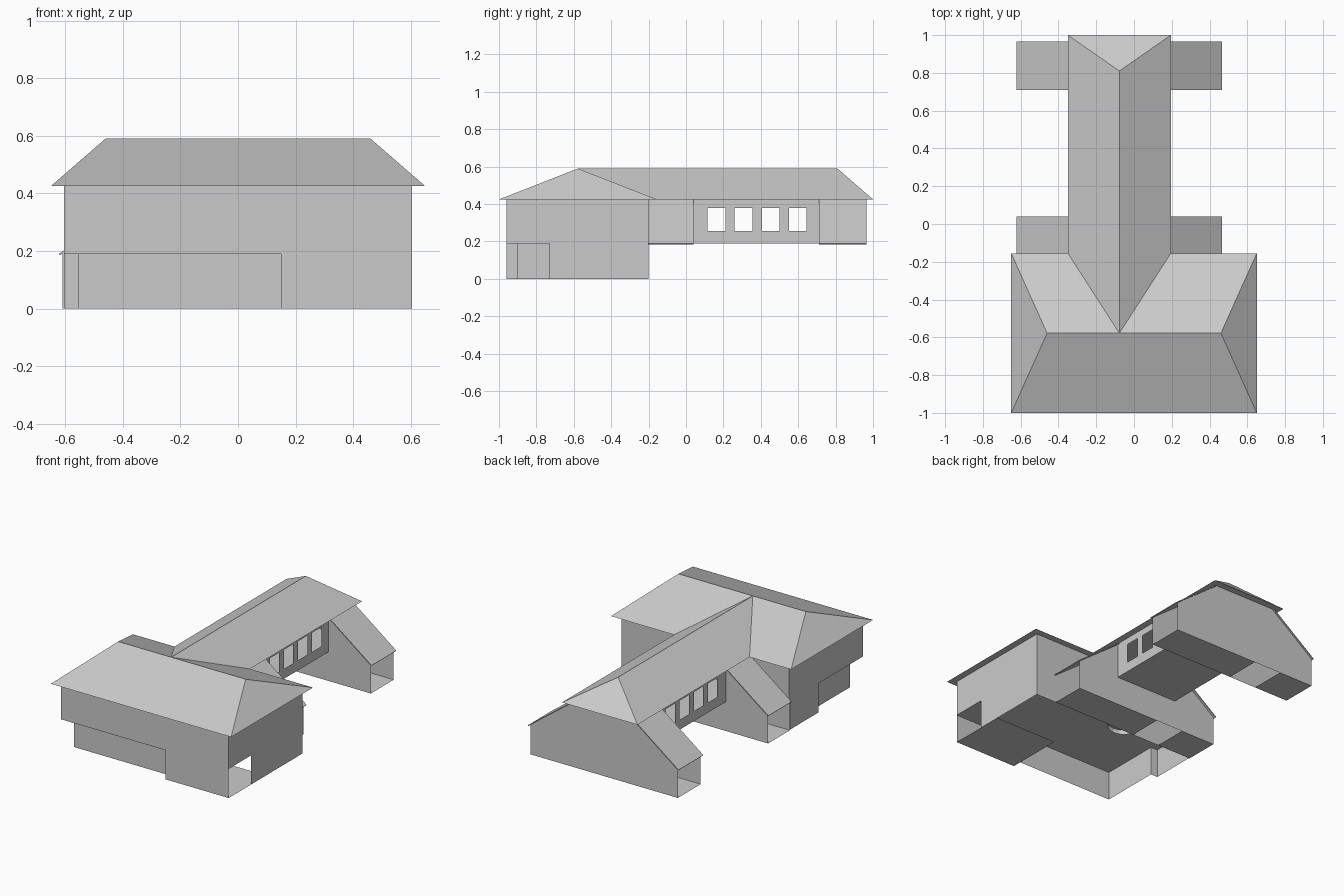
import bpy, math

if "Cube" in bpy.data.objects:
    bpy.data.objects.remove(bpy.data.objects["Cube"])

C = -0.0775          # centre line of the rear wing
FLOOR, EAVE, RIDGE = 0.19, 0.425, 0.59


def mesh(name, verts, faces, thick=0):
    me = bpy.data.meshes.new(name)
    me.from_pydata(verts, [], faces)
    me.update()
    ob = bpy.data.objects.new(name, me)
    bpy.context.collection.objects.link(ob)
    if thick:
        m = ob.modifiers.new("thickness", 'SOLIDIFY')
        m.thickness = thick
        m.offset = 0
    return ob


def fence(name, pts, z0, z1):
    """Vertical wall sheets along a plan path."""
    n = len(pts)
    v = [(x, y, z0) for x, y in pts] + [(x, y, z1) for x, y in pts]
    return mesh(name, v, [(i, i + 1, n + i + 1, n + i) for i in range(n - 1)])


def slab(name, x0, x1, y0, y1, z):
    return mesh(name, [(x0, y0, z), (x1, y0, z), (x1, y1, z), (x0, y1, z)], [(3, 2, 1, 0)])


# Main hipped roof with soffit
mesh("main_roof",
     [(-.65, -1, EAVE), (.65, -1, EAVE), (.65, -.155, EAVE), (-.65, -.155, EAVE),
      (-.46, -.578, RIDGE), (.46, -.578, RIDGE)],
     [(0, 1, 5, 4), (1, 2, 5), (2, 3, 4, 5), (3, 0, 4), (3, 2, 1, 0)])

# Rear wing roof, running into the main roof along the valleys
xl, xr = C - .2725, C + .2725
mesh("wing_roof",
     [(xl, -.155, EAVE), (xr, -.155, EAVE), (xr, 1, EAVE), (xl, 1, EAVE),
      (C, -.578, RIDGE), (C, .81, RIDGE)],
     [(1, 2, 5, 4), (2, 3, 5), (3, 0, 4, 5), (3, 2, 1, 0)])

# Main upper storey and its underside
fence("main_upper_walls",
      [(-.605, -.2), (-.605, -.96), (.605, -.96), (.605, -.2), (-.605, -.2)], FLOOR, EAVE)
slab("main_ceiling", -.605, .605, -.96, -.2, FLOOR)

# Main lower storey: recessed front left, open bay at the right front corner
fence("main_lower_walls",
      [(.605, -.73), (.605, -.2), (-.605, -.2), (-.605, -.5), (-.555, -.5),
       (-.555, -.9), (.15, -.9), (.15, -.96), (.605, -.96)], 0, FLOOR)
slab("bay_floor", .15, .605, -.96, -.575, 0)

# Curved partition under the main storey
pts = [(-.23 + .1 * math.cos(i * math.pi / 8), -.37 + .1 * math.sin(i * math.pi / 8))
       for i in range(17)]
fence("round_partition", pts, .16, FLOOR)

# Rear wing side walls with a row of window openings
ys = [-.2, .115, .21, .26, .355, .405, .50, .55, .645, .955]
zs = [FLOOR, .255, .38, EAVE]
for side, s in (("right", 1), ("left", -1)):
    v = [(C + s * .2275, y, z) for z in zs for y in ys]
    n = len(ys)
    f = [(j * n + i, j * n + i + 1, (j + 1) * n + i + 1, (j + 1) * n + i)
         for j in range(3) for i in range(n - 1) if not (j == 1 and i % 2 == 1)]
    if s < 0:
        f = [q[::-1] for q in f]
    mesh("wing_wall_" + side, v, f)
slab("wing_underside", C - .2275, C + .2275, -.2, .955, FLOOR)
fence("wing_end_wall", [(C + .2275, .955), (C - .2275, .955)], FLOOR, EAVE)

# Cross arms: side sheets with sloping shoulders, floors, open ends, lean-to roofs
W, H = .5325, .2275
for name, y0, y1, r0, r1 in (("front_arm", -.2, .025, -.2, .04),
                             ("back_arm", .72, .955, .71, .965)):
    for k, y in enumerate((y0, y1)):
        v = [(C - W, y, 0), (C + W, y, 0), (C + W, y, FLOOR), (C + H, y, FLOOR),
             (C - H, y, FLOOR), (C - W, y, FLOOR), (C + H, y, EAVE - .005), (C - H, y, EAVE - .005)]
        f = [(0, 1, 2, 3, 4, 5), (3, 2, 6), (5, 4, 7)]
        if k:
            f = [q[::-1] for q in f]
        mesh(name + ("_back_wall" if k else "_front_wall"), v, f)
    slab(name + "_floor_left", C - W, -.36, y0, y1, 0)
    slab(name + "_floor_right", -.16, C + W, y0, y1, 0)
    for side, s in (("right", 1), ("left", -1)):
        a, b = C + s * .5425, C + s * H
        f = [(0, 1, 2, 3)] if s > 0 else [(3, 2, 1, 0)]
        mesh(name + "_roof_" + side,
             [(a, r0, .187), (a, r1, .187), (b, r1, EAVE - .003), (b, r0, EAVE - .003)], f, .006)
